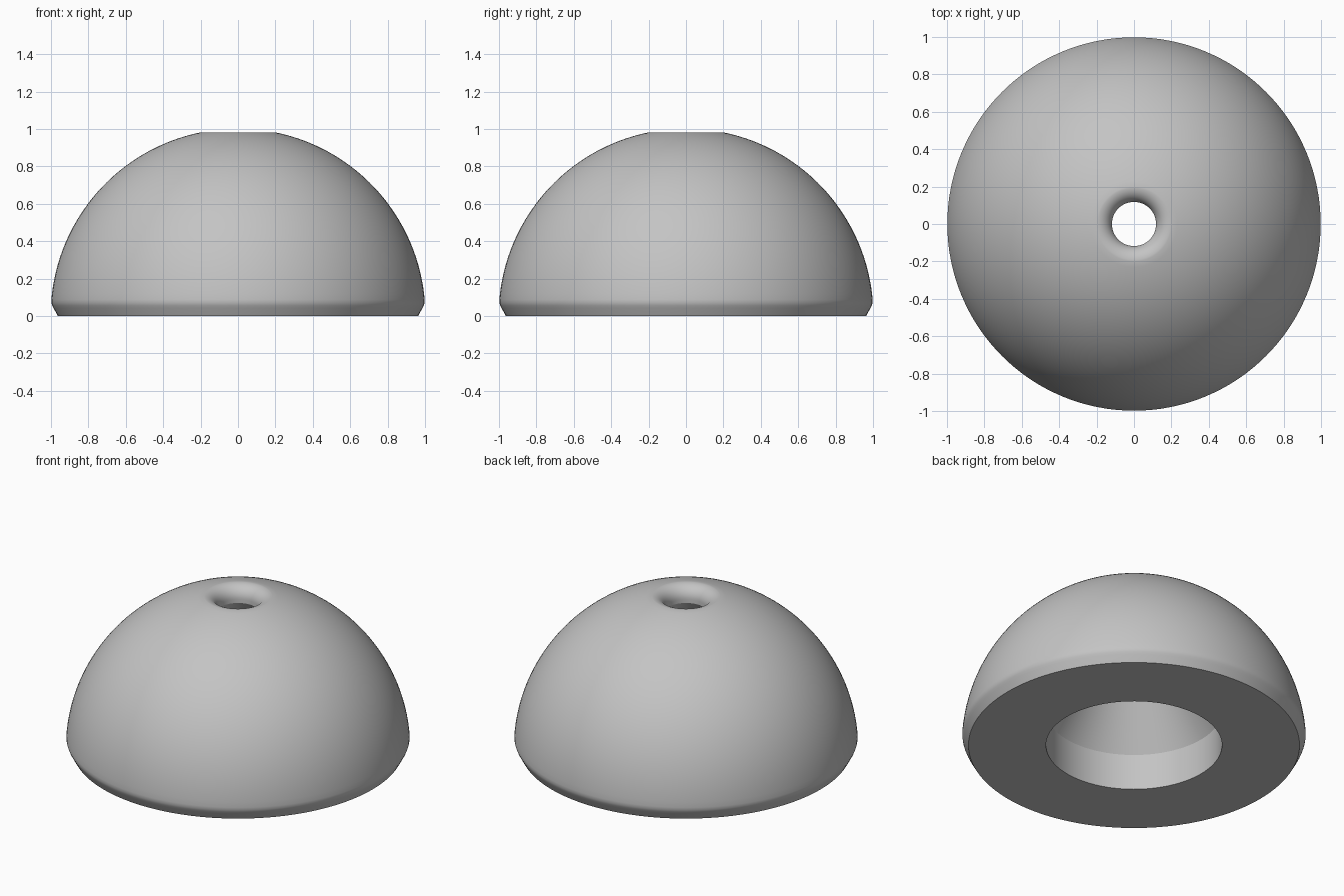
import bpy
import bmesh
from math import sin, cos, pi, radians, sqrt

cube = bpy.data.objects.get("Cube")
if cube:
    bpy.data.objects.remove(cube, do_unlink=True)

SEGMENTS = 128


def arc(cx, cz, radius, start, end, steps):
    """Points (r, z) along an arc, angles in degrees."""
    angles = [radians(start + (end - start) * i / steps) for i in range(steps + 1)]
    return [(cx + radius * cos(a), cz + radius * sin(a)) for a in angles]


def lathe(name, profile, material):
    """Revolve a closed (r, z) profile around the z axis."""
    bm = bmesh.new()
    rings = []
    for i in range(SEGMENTS):
        a = 2 * pi * i / SEGMENTS
        rings.append([bm.verts.new((r * cos(a), r * sin(a), z)) for r, z in profile])
    for i, ring in enumerate(rings):
        after = rings[(i + 1) % SEGMENTS]
        for j in range(len(profile)):
            k = (j + 1) % len(profile)
            bm.faces.new((ring[j], after[j], after[k], ring[k]))
    bmesh.ops.recalc_face_normals(bm, faces=bm.faces)
    mesh = bpy.data.meshes.new(name)
    bm.to_mesh(mesh)
    bm.free()
    mesh.materials.append(material)
    obj = bpy.data.objects.new(name, mesh)
    bpy.context.collection.objects.link(obj)
    return obj


grey = bpy.data.materials.new("light grey")
grey.use_nodes = True
colour = (0.55, 0.55, 0.55, 1)
grey.diffuse_color = colour
grey.node_tree.nodes["Principled BSDF"].inputs["Base Color"].default_value = colour

# Outer skin: bevelled foot, softened rim, then the spherical dome
profile = [(0.963, 0), (0.986, 0.042), (0.993, 0.056), (0.998, 0.07)]
profile += arc(0, 0, 1.002, 5, 78.5, 40)
# Rounded mouth of the top hole
profile += arc(0.198, 0.902, 0.08, 95, 180, 10)
# Conical cavity widening down to the straight bore
profile += [(0.118, 0.88), (0.512, 0.23), (0.512, 0)]

dome = lathe("dome", profile, grey)

# Smooth shading with sharp edges kept at the base and the bore
bpy.ops.object.select_all(action="DESELECT")
dome.select_set(True)
bpy.context.view_layer.objects.active = dome
bpy.ops.object.shade_smooth_by_angle(angle=radians(30))
